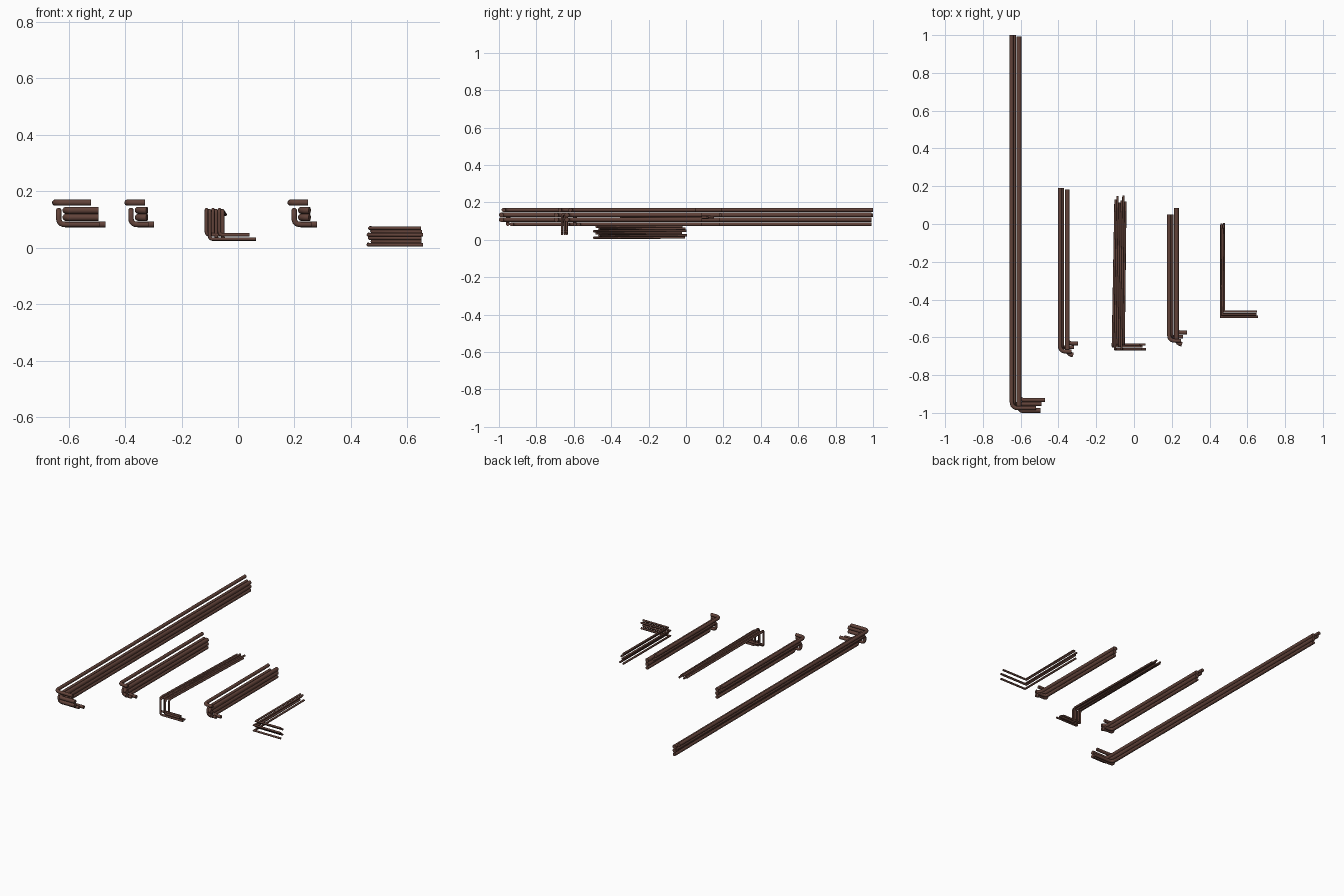
import bpy, bmesh, math
from mathutils import Vector

if "Cube" in bpy.data.objects:
    bpy.data.objects.remove(bpy.data.objects["Cube"])

rust = bpy.data.materials.new("rusty brown")
rust.diffuse_color = (0.12, 0.055, 0.041, 1)
rust.use_nodes = True
rust.node_tree.nodes["Principled BSDF"].inputs["Base Color"].default_value = rust.diffuse_color


def rounded(points, bend):
    """Replace the inner corners of a path with short arcs."""
    pts = [Vector(p) for p in points]
    if bend <= 0:
        return pts
    out = [pts[0]]
    for a, b, c in zip(pts, pts[1:], pts[2:]):
        d = min(bend, (a - b).length * 0.48, (c - b).length * 0.48)
        p, q = b + (a - b).normalized() * d, b + (c - b).normalized() * d
        for i in range(6):
            t = i / 5
            out.append(p * (1 - t) ** 2 + b * 2 * t * (1 - t) + q * t * t)
    return out + [pts[-1]]


def rod(name, points, radius, bend, sides=12):
    """Sweep a round bar along a path, with mitred joints and capped ends."""
    pts = rounded(points, bend)
    bm = bmesh.new()
    d0 = (pts[1] - pts[0]).normalized()
    u = d0.orthogonal().normalized()
    v = d0.cross(u)
    ring = [pts[0] + (u * math.cos(k * math.tau / sides) + v * math.sin(k * math.tau / sides)) * radius
            for k in range(sides)]
    rings = [[bm.verts.new(p) for p in ring]]
    for i in range(1, len(pts)):
        din = (pts[i] - pts[i - 1]).normalized()
        dout = (pts[i + 1] - pts[i]).normalized() if i < len(pts) - 1 else din
        n = (din + dout).normalized()
        # slide the previous ring along the bar onto the mitre plane
        ring = [p + din * ((pts[i] - p).dot(n) / din.dot(n)) for p in ring]
        rings.append([bm.verts.new(p) for p in ring])
    for a, b in zip(rings, rings[1:]):
        for k in range(sides):
            j = (k + 1) % sides
            bm.faces.new((a[k], a[j], b[j], b[k]))
    bm.faces.new(rings[0][::-1])
    bm.faces.new(rings[-1])
    bmesh.ops.recalc_face_normals(bm, faces=bm.faces)
    for f in bm.faces:
        f.smooth = len(f.verts) == 4
    for e in bm.edges:
        if any(len(f.verts) > 4 for f in e.link_faces):
            e.smooth = False
    me = bpy.data.meshes.new(name)
    bm.to_mesh(me)
    bm.free()
    me.materials.append(rust)
    bpy.context.collection.objects.link(bpy.data.objects.new(name, me))


def thick_bundle(name, x, y, back_left, back_right, top_end, mid_end, low_end, tip):
    """Bundle of thick bars; x, y is its outer front left corner."""
    # upper left bar
    rod(name + "_top_bar", [(x + .012, back_left, .16), (x + .012, y + .025, .16),
                            (top_end, y + .025, .16)], .0108, .035)
    # stacked bars with hooked feet
    for i, z in enumerate((.133, .108)):
        rod(f"{name}_middle_bar_{i}", [(x + .051, back_right, z), (x + .051, y + .03, z),
                                       (x + .062, y + .012, z),
                                       (mid_end, y + .010 - tip, z)], .0127, .012)
    # lowest bar
    rod(name + "_low_bar", [(x + .051, back_right, .083), (x + .051, y + .068, .083),
                            (low_end, y + .068, .083)], .0108, .03)
    # bar bent down and then sideways
    rod(name + "_dropped_bar", [(x + .025, back_left, .132), (x + .025, y + .047, .132),
                                (x + .025, y + .047, .083), (low_end - .02, y + .047, .083)], .0098, .022)


thick_bundle("long_bundle", -.66, -1.0, 1.0, .992, -.52, -.495, -.47, -.003)
thick_bundle("left_bundle", -.404, -.70, .19, .183, -.33, -.322, -.297, .004)
thick_bundle("right_bundle", .174, -.643, .05, .085, .248, .254, .28, .004)

# thin bars that run level, drop at the front and turn sideways
for i in range(6):
    x = -.112 + i * .0115
    far = -.098 + i * .0105
    y = (-.648, -.663, -.638)[i % 3]
    low = (.046, .031)[i % 2]
    end = (.038, .064, .03, .045, .04, .06)[i]
    top = .136 - (i % 2) * .004
    rod(f"dropped_thin_bar_{i}", [(far, .13 + .02 * math.sin(i * 2), .124 - (i % 3) * .003), (x, y, top),
                                  (x, y, low), (end, y, low)], .0062, .012, 10)

# small stack of L-shaped bars
for i in range(6):
    z = .0105 + i * .0118
    x = (.462, .476, .467)[i % 3]
    y = (-.492, -.463, -.478)[i % 3]
    rod(f"stacked_angle_bar_{i}", [(x + .003 * math.sin(i * 3), -.006 + .016 * math.sin(i * 2.3), z + .002),
                                   (x, y, z), (.652 + .004 * math.cos(i * 2), y, z)], .0064, 0, 10)
